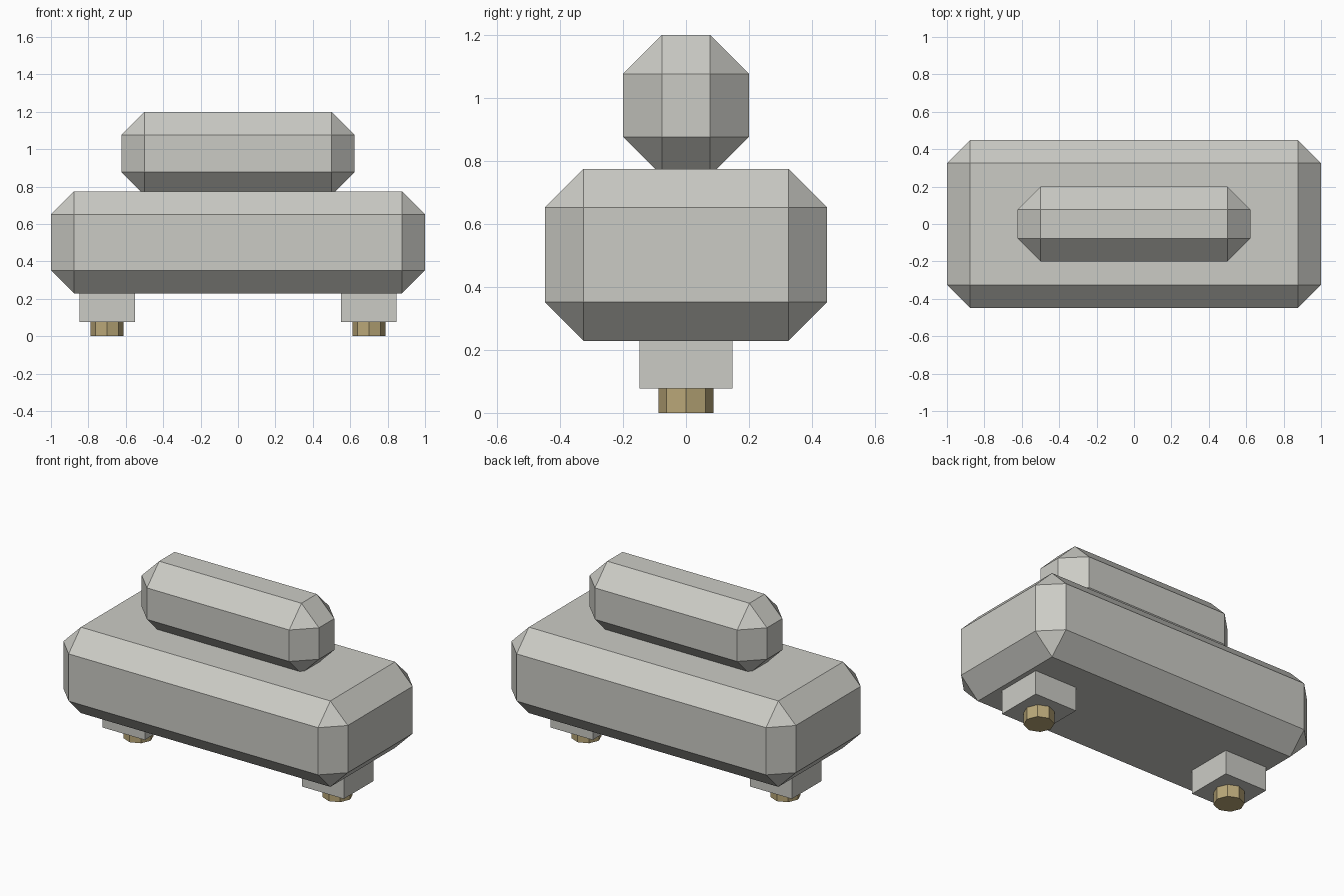
import bpy, bmesh, math
from mathutils import Matrix

if "Cube" in bpy.data.objects:
    bpy.data.objects.remove(bpy.data.objects["Cube"])


def material(name, rgb):
    m = bpy.data.materials.new(name)
    m.diffuse_color = (*rgb, 1)
    m.use_nodes = True
    m.node_tree.nodes["Principled BSDF"].inputs["Base Color"].default_value = m.diffuse_color
    return m


GREY = material("warm grey", (0.60, 0.60, 0.56))
BRASS = material("brass", (0.49, 0.39, 0.19))


def add_object(name, bm, mat):
    bmesh.ops.recalc_face_normals(bm, faces=bm.faces)
    mesh = bpy.data.meshes.new(name)
    bm.to_mesh(mesh)
    bm.free()
    mesh.materials.append(mat)
    obj = bpy.data.objects.new(name, mesh)
    bpy.context.collection.objects.link(obj)
    return obj


def block(name, x, size_x, size_y, z0, z1, chamfer=0):
    bm = bmesh.new()
    bmesh.ops.create_cube(bm, size=1)
    bmesh.ops.scale(bm, vec=(size_x, size_y, z1 - z0), verts=bm.verts)
    bmesh.ops.translate(bm, vec=(x, 0, (z0 + z1) / 2), verts=bm.verts)
    if chamfer:
        bmesh.ops.bevel(bm, geom=list(bm.edges), offset=chamfer,
                        offset_type='OFFSET', segments=1, affect='EDGES')
    return add_object(name, bm, GREY)


def stud(name, x, radius, z0, z1):
    bm = bmesh.new()
    bmesh.ops.create_cone(bm, cap_ends=True, segments=8, radius1=radius,
                          radius2=radius, depth=z1 - z0,
                          matrix=Matrix.Translation((x, 0, (z0 + z1) / 2)))
    return add_object(name, bm, BRASS)


# Chamfered main body and the smaller bar sunk slightly into its top
block("body", 0, 2.0, 0.897, 0.229, 0.775, 0.123)
block("top_bar", 0, 1.246, 0.4, 0.754, 1.2, 0.123)

# A square foot with an eight-sided brass stud at each end
for side, x in (("left", -0.7), ("right", 0.7)):
    block(side + "_foot", x, 0.296, 0.296, 0.077, 0.25)
    stud(side + "_stud", x, 0.088, 0, 0.085)
